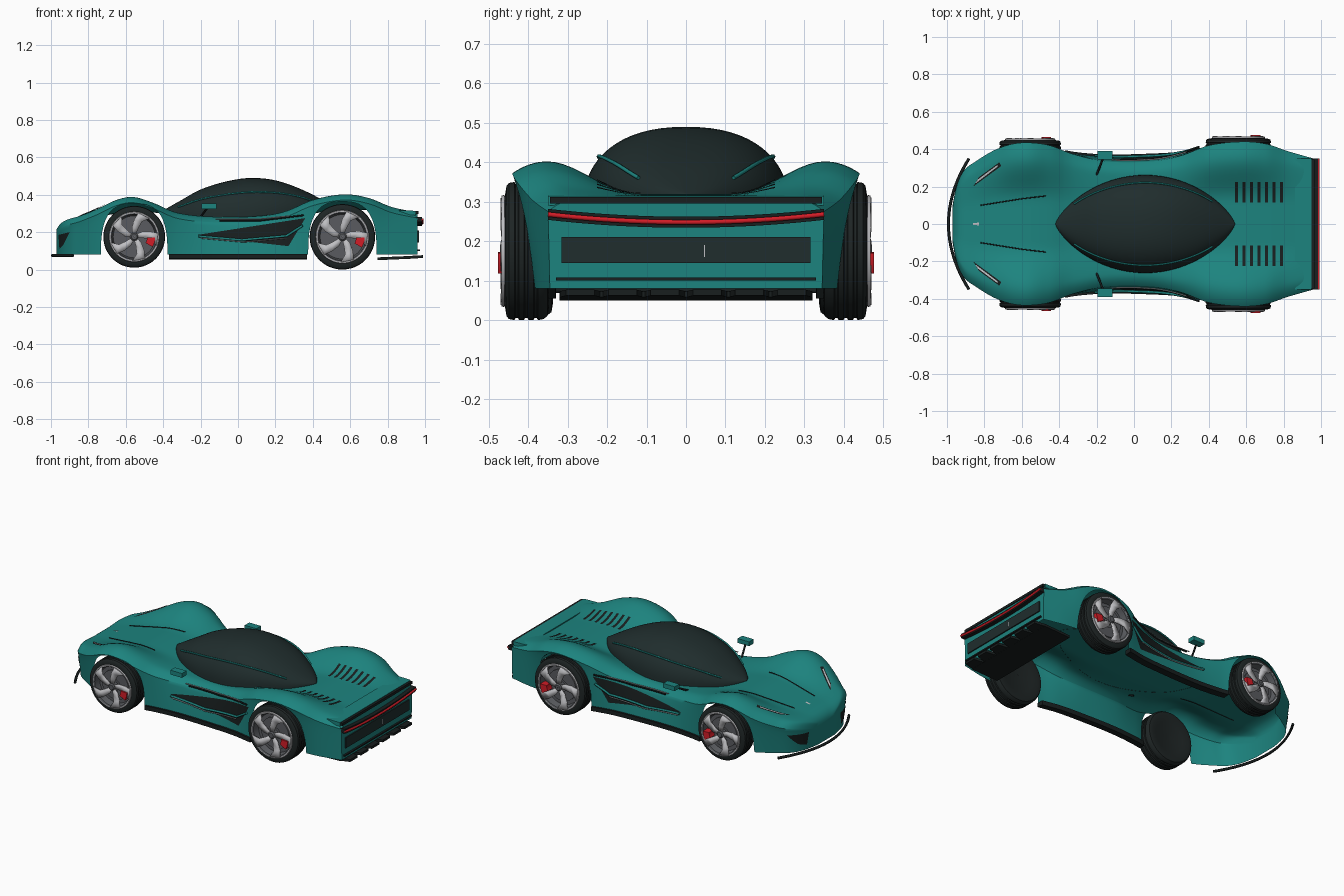
import bpy, bmesh
from math import sin, cos, pi
from mathutils import Vector

if "Cube" in bpy.data.objects:
    bpy.data.objects.remove(bpy.data.objects["Cube"], do_unlink=True)


def material(name, *rgb):
    m = bpy.data.materials.new(name)
    m.use_nodes = True
    m.diffuse_color = (*rgb, 1)
    m.node_tree.nodes["Principled BSDF"].inputs["Base Color"].default_value = (*rgb, 1)
    return m


TEAL = material("teal paint", .012, .23, .212)
GLASS = material("dark glass", .014, .026, .026)
BLACK = material("black trim", .009, .013, .013)
RUBBER = material("tyre rubber", .013, .018, .018)
SILVER = material("silver", .52, .52, .54)
GREY = material("rim grey", .1, .105, .115)
RED = material("red", .65, .012, .02)


def finish(ob, mat, mirror=False):
    ob.data.materials.append(mat)
    bpy.context.collection.objects.link(ob)
    if mirror:
        m = ob.modifiers.new("mirror", "MIRROR")
        m.use_axis = (False, True, False)
        m.use_mirror_merge = False
    return ob


def mesh(name, verts, faces, mat, mirror=False, angle=0.7):
    bm = bmesh.new()
    vs = [bm.verts.new(v) for v in verts]
    for f in faces:
        bm.faces.new([vs[i] for i in f])
    bmesh.ops.remove_doubles(bm, verts=bm.verts, dist=1e-5)
    bmesh.ops.recalc_face_normals(bm, faces=bm.faces)
    me = bpy.data.meshes.new(name)
    bm.to_mesh(me)
    bm.free()
    ob = finish(bpy.data.objects.new(name, me), mat, mirror)
    bpy.ops.object.select_all(action="DESELECT")
    ob.select_set(True)
    bpy.context.view_layer.objects.active = ob
    bpy.ops.object.shade_smooth_by_angle(angle=angle)
    return ob


def grid(name, rows, mat, mirror=False, closed=False, caps=False):
    n, k = len(rows), len(rows[0])
    faces = [(i * k + j, i * k + (j + 1) % k, (i + 1) * k + (j + 1) % k, (i + 1) * k + j)
             for i in range(n - 1) for j in range(k if closed else k - 1)]
    if caps:
        faces += [tuple(range(k)), tuple(range((n - 1) * k, n * k))]
    return mesh(name, [p for r in rows for p in r], faces, mat, mirror)


def box(name, lo, hi, mat, mirror=False):
    rows = [[(x, lo[1], lo[2]), (x, hi[1], lo[2]), (x, hi[1], hi[2]), (x, lo[1], hi[2])]
            for x in (lo[0], hi[0])]
    return grid(name, rows, mat, mirror, closed=True, caps=True)


def tube(name, pts, r, mat, mirror=False):
    cu = bpy.data.curves.new(name, "CURVE")
    cu.dimensions, cu.bevel_depth, cu.bevel_resolution = "3D", r, 1
    cu.use_fill_caps = True
    sp = cu.splines.new("POLY")
    sp.points.add(len(pts) - 1)
    for p, q in zip(sp.points, pts):
        p.co = (*q, 1)
    return finish(bpy.data.objects.new(name, cu), mat, mirror)


def lerp(table, x):
    """Smooth interpolation of table rows keyed by their first column."""
    i = next((i for i in range(len(table) - 2) if x < table[i + 1][0]), len(table) - 2)
    p0, p1, p2, p3 = (Vector(table[min(max(k, 0), len(table) - 1)]) for k in range(i - 1, i + 3))
    d = p2[0] - p1[0]
    t = min(max((x - p1[0]) / d, 0), 1)
    m1 = (p2 - p0) * (d / (p2[0] - p0[0]))
    m2 = (p3 - p1) * (d / (p3[0] - p1[0]))
    return (p1 * (2 * t**3 - 3 * t**2 + 1) + m1 * (t**3 - 2 * t**2 + t)
            + p2 * (3 * t**2 - 2 * t**3) + m2 * (t**3 - t**2))[1:]


# Body stations: x, half width, fender height, centre height, lower tuck
BODY = [(-.97, .1, .215, .21, .02), (-.95, .2, .245, .24, .02), (-.91, .285, .268, .26, .03),
        (-.85, .332, .285, .27, .03), (-.75, .393, .325, .285, .03), (-.65, .428, .372, .3, .03),
        (-.56, .435, .388, .31, .03), (-.45, .42, .355, .305, .02), (-.33, .375, .305, .285, 0),
        (-.15, .335, .283, .275, -.025), (.1, .335, .285, .27, -.03), (.25, .365, .31, .28, -.01),
        (.4, .42, .372, .3, .02), (.57, .44, .402, .318, .055), (.7, .43, .382, .318, .045),
        (.82, .39, .335, .312, .015), (.96, .35, .305, .302, .005)]
ARCHES = [(-.555, .178, .353), (.558, .183, .363)]
FLOOR, DROP = .08, .03


def top(x, y, lift=.004):
    w, f, c, _ = lerp(BODY, x)
    u = abs(y) / w
    if u < .8:
        t = max(0, u - .28) / .52
        z = c + (f - c) * t * t * (3 - 2 * t)
    else:
        z = f - DROP * ((u - .8) / .2) ** 2
    return (x, y, z + lift)


def side(x, z, lift=.004):
    w, f, _, tuck = lerp(BODY, x)
    t = max(0, (f - DROP - z) / (f - DROP - FLOOR))
    return (x, w - tuck * t ** .8 + lift, z)


def lower_edge(x):
    for cx, r, h in ARCHES:
        s = abs(x - cx) / r
        if s < 1:
            return FLOOR + (h - FLOOR) * (1 - s ** 2.8) ** (1 / 2.8)
    return FLOOR


def spread(a, b, n):
    return [a + (b - a) * i / n for i in range(n + 1)]


# Body shell: open underneath, lower edge follows the wheel arches
(fx, fr, _), (rx, rr, _) = ARCHES
xs = (spread(-.97, fx - fr, 18) + [fx + fr * sin(a) for a in spread(-pi / 2, pi / 2, 24)]
      + spread(fx + fr, rx - rr, 28) + [rx + rr * sin(a) for a in spread(-pi / 2, pi / 2, 24)]
      + spread(rx + rr, .96, 14))
rows = []
for x in sorted({round(x, 5) for x in xs}):
    w, f, _, _ = lerp(BODY, x)
    half = [top(x, w * sin(a), 0) for a in spread(0, pi / 2, 22)]
    half += [side(x, z, 0) for z in spread(f - DROP, lower_edge(x), 10)[1:]]
    rows.append([(p[0], -p[1], p[2]) for p in half[:0:-1]] + half)
grid("body_shell", rows, TEAL, caps=True)

# Canopy: a pointed glass dome whose rim follows the body
ROOF = [(-.42, .305), (-.3, .373), (-.2, .428), (-.05, .474), (.08, .49), (.22, .472),
        (.38, .41), (.54, .32)]


def canopy(x, a, lift=0):
    b = .262 * max(0, 1 - ((x - .06) / .48) ** 2) ** .75 + lift
    e = 2 / 2.3
    y = b * abs(cos(a)) ** e * (1 if cos(a) > 0 else -1)
    base = top(x, b, -.001)[2]
    return (x, y, base + (lerp(ROOF, x)[0] - base) * max(0, sin(a)) ** e + lift)


grid("canopy", [[canopy(.06 + .48 * sin(s), a) for a in spread(0, pi, 32)]
                for s in spread(-pi / 2, pi / 2, 40)], GLASS)
tube("canopy_strip", [canopy(x, .62, .003) for x in spread(-.32, .42, 30)], .005, TEAL, True)


def patch(name, surf, corners, mat, n=14, m=8):
    a, b, c, d = map(Vector, corners)
    pts = [[surf(*a.lerp(b, u).lerp(d.lerp(c, u), v)) for v in spread(0, 1, m)]
           for u in spread(0, 1, n)]
    return grid(name, pts, mat, True)


def line(name, surf, pts, r, mat):
    path = [surf(*Vector(p).lerp(Vector(q), t))
            for p, q in zip(pts, pts[1:]) for t in spread(0, 1, 8)[:-1]]
    return tube(name, path + [surf(*pts[-1])], r, mat, True)


# Surface details
patch("side_vent", side, [(-.22, .185), (.36, .275), (.27, .125), (0, .155)], BLACK)
line("vent_blade", lambda x, z: side(x, z, .012),
     [(-.21, .178), (.02, .158), (.26, .18), (.345, .235)], .007, TEAL)
line("vent_edge", lambda x, z: side(x, z, .015),
     [(-.2, .168), (.03, .147), (.26, .168)], .003, SILVER)
line("door_blade", lambda x, z: side(x, z, .012), [(-.1, .262), (.12, .262), (.35, .29)], .005, BLACK)
line("door_edge", lambda x, z: side(x, z, .01), [(-.12, .27), (.12, .271), (.28, .287)], .003, SILVER)
line("hood_crease", lambda x, y: top(x, y, .001), [(-.82, .1), (-.6, .135), (-.47, .15)], .003, BLACK)
patch("headlight", top, [(-.86, .2), (-.71, .31), (-.72, .33), (-.83, .25)], BLACK)
patch("headlight_slit", lambda x, y: top(x, y, .006),
      [(-.85, .215), (-.73, .306), (-.73, .316), (-.835, .238)], SILVER)
patch("nose_intake", side, [(-.96, .185), (-.9, .2), (-.935, .13), (-.955, .11)], BLACK)
patch("nose_badge_plate", top, [(-.86, 0), (-.83, 0), (-.83, .008), (-.86, .004)], SILVER, 2, 2)
for i in range(7):
    x = .54 + .04 * i
    patch(f"deck_louvre_{i + 1}", top, [(x, .115), (x, .225), (x + .016, .225), (x + .016, .115)],
          BLACK)

# Nose splitter and side sills
arc = [(-.992 + .11 * (y / .35) ** 2, y, .075) for y in spread(-.35, .35, 24)]
tube("front_splitter", arc, .008, BLACK)
grid("side_sill", [[(x, side(x, FLOOR, d)[1], z) for d, z in
                    ((-.03, .055), (.012, .058), (.012, .084), (-.03, .084))]
                   for x in spread(-.37, .37, 16)], BLACK, True, True, True)

# Wing mirrors
box("mirror_head", (-.195, .345, .325), (-.115, .39, .352), TEAL, True)
tube("mirror_stalk", [(-.205, .25, .275), (-.16, .365, .335)], .006, BLACK, True)

# Tail: spoiler lip, light bar, mesh panel and diffuser
box("spoiler_lip", (.94, -.345, .296), (.965, .345, .312), BLACK)
grid("spoiler_blade", [[(.86, y, .316), (.95, y, .314), (.95, y, .29), (.86, y, .295)]
                       for y in (-.35, .35)], TEAL, closed=True, caps=True)
sag = [(y, .244 + .02 * (y / .35) ** 2) for y in spread(-.35, .35, 20)]
grid("light_housing", [[(.95, y, z - .01), (.985, y, z - .01), (.985, y, z + .018), (.95, y, z + .018)]
                       for y, z in sag], BLACK, closed=True, caps=True)
tube("tail_light", [(.986, y, z + .004) for y, z in sag], .007, RED)
box("tail_mesh_panel", (.958, -.315, .145), (.967, .315, .21), GLASS)
box("tail_badge_plate", (.966, .045, .16), (.969, .048, .19), SILVER)
box("bumper_bar", (.955, -.33, .1), (.972, .33, .108), BLACK)
grid("diffuser", [[(.745, y, .05), (.93, y, .058), (.93, y, .073), (.745, y, .065)]
                  for y in (-.32, .32)], BLACK, closed=True, caps=True)
for i, y in enumerate(spread(-.268, .268, 5)):
    grid(f"diffuser_tooth_{i + 1}", [[(x, y - h, z), (x, y + h, z), (x, y + h, z + .015), (x, y - h, z + .015)]
                                     for x, h, z in ((.92, .052, .058), (.99, .036, .062))],
         BLACK, closed=True, caps=True)


# Wheels
def lathe(name, profile, place, mat, n=48):
    rows = [[place(r, 2 * pi * i / n, d) for i in range(n)] for r, d in profile]
    return grid(name, rows, mat, closed=True)


def wheel(tag, cx, cy, R, s):
    def place(r, a, d):
        return (cx + r * cos(a), s * (cy + d), R + (.01 if cx < 0 else 0) + r * sin(a))

    tread = [(R - g, d) for d0 in (-.024, 0, .024)
             for g, d in ((0, d0 - .006), (.005, d0 - .003), (.005, d0 + .003), (0, d0 + .006))]
    lathe(tag + "_tyre", [(.001, -.045), (.6 * R, -.048), (.8 * R, -.058), (.94 * R, -.054),
                          (.985 * R, -.044)] + tread
          + [(.985 * R, .044), (.94 * R, .05), (.8 * R, .054), (.74 * R, .05)], place, RUBBER)
    lathe(tag + "_rim", [(.8 * R, .053), (.78 * R, .06), (.73 * R, .056), (.7 * R, .03),
                         (.68 * R, .018), (.001, .018)], place, GREY)
    lathe(tag + "_rim_edge", [(.815 * R, .055), (.8 * R, .063), (.765 * R, .063)], place, SILVER)
    lathe(tag + "_hub", [(.13 * R, .025), (.13 * R, .06), (.09 * R, .066), (.001, .066)], place, GREY)
    lathe(tag + "_brake_disc", [(.55 * R, .019), (.55 * R, .026), (.2 * R, .026)], place, GREY)
    # five swept spokes
    vs, fs = [], []
    for k in range(5):
        for j, (r, swirl, half) in enumerate(((.1, 0, .6), (.3, .08, .36), (.55, .22, .24), (.78, .42, .27))):
            for e in (-half, half):
                vs.append(place(r * R, 2 * pi * k / 5 + swirl * s + e + .3, .056 + .012 * r))
            if j:
                b = len(vs) - 4
                fs.append((b, b + 1, b + 3, b + 2))
    spokes = mesh(tag + "_spokes", vs, fs, SILVER)
    spokes.modifiers.new("thickness", "SOLIDIFY").thickness = .008
    grid(tag + "_caliper", [[place(r * R, a, d) for r, d in
                             ((.42, .024), (.68, .024), (.68, .071), (.42, .071))]
                            for a in spread(-.5, -.04, 6)], RED, closed=True, caps=True)


for s, hand in ((1, "left"), (-1, "right")):
    wheel("front_wheel_" + hand, fx, .395, .165, s)
    wheel("rear_wheel_" + hand, rx, .405, .175, s)
